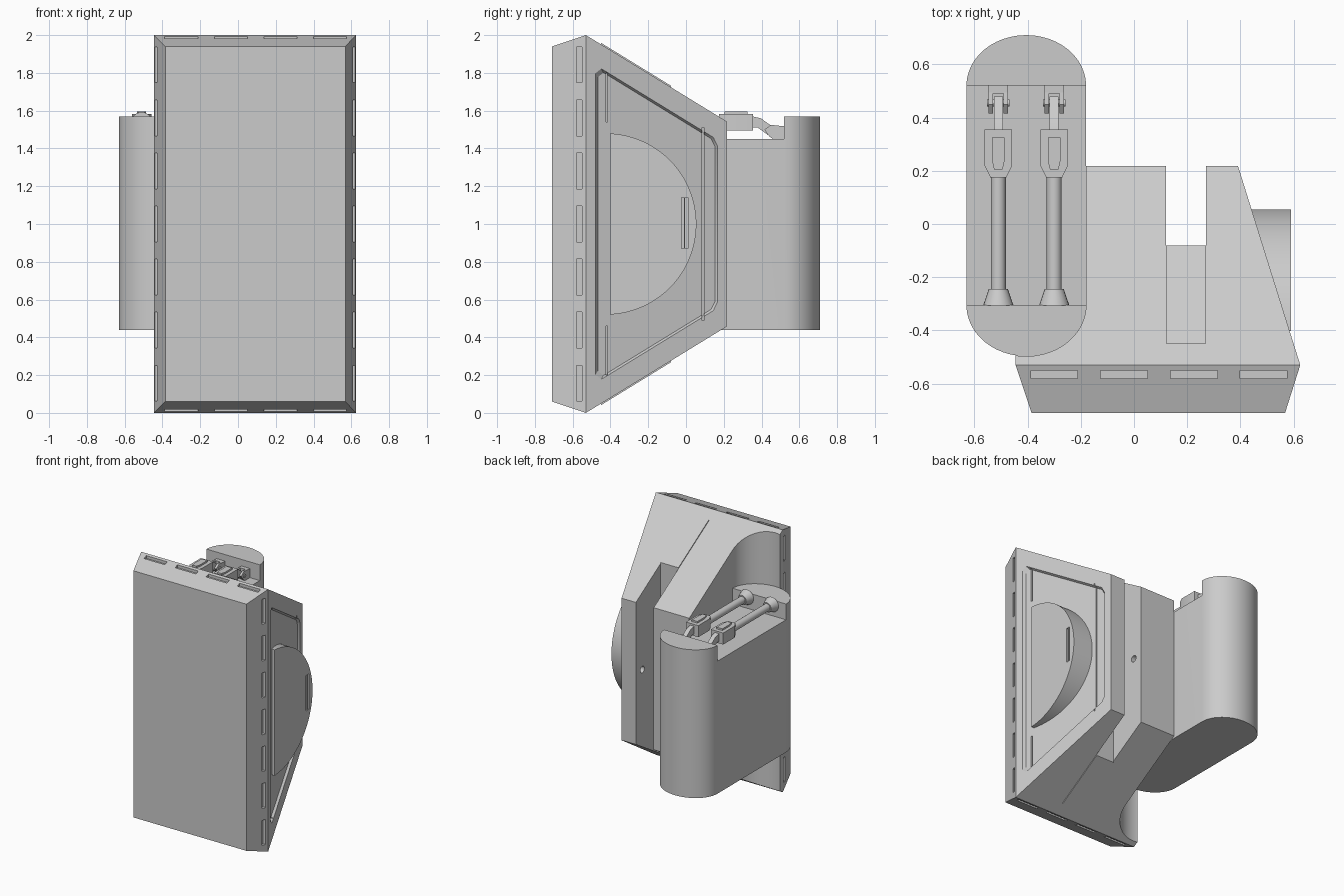
import bpy, bmesh
from math import sin, cos, pi

cube = bpy.data.objects.get("Cube")
if cube:
    bpy.data.objects.remove(cube, do_unlink=True)

grey = bpy.data.materials.new("plain_grey")
grey.use_nodes = True
grey.diffuse_color = (0.6, 0.6, 0.6, 1)
grey.node_tree.nodes["Principled BSDF"].inputs["Base Color"].default_value = (0.6, 0.6, 0.6, 1)
parts = []


def finish(name, bm):
    bmesh.ops.recalc_face_normals(bm, faces=bm.faces[:])
    me = bpy.data.meshes.new(name)
    bm.to_mesh(me)
    bm.free()
    me.materials.append(grey)
    ob = bpy.data.objects.new(name, me)
    bpy.context.collection.objects.link(ob)
    return ob


def loft(bm, ring_a, ring_b):
    a = [bm.verts.new(p) for p in ring_a]
    b = [bm.verts.new(p) for p in ring_b]
    n = len(a)
    bm.faces.new(a)
    bm.faces.new(b)
    for i in range(n):
        bm.faces.new((a[i], a[(i + 1) % n], b[(i + 1) % n], b[i]))


def solid(name, *pairs, keep=True):
    """Object made of one or more lofted ring pairs."""
    bm = bmesh.new()
    for a, b in pairs:
        loft(bm, a, b)
    ob = finish(name, bm)
    if keep:
        parts.append(ob)
    return ob


def box(x0, x1, y0, y1, z0, z1):
    ring = [(x0, y0), (x1, y0), (x1, y1), (x0, y1)]
    return [(x, y, z0) for x, y in ring], [(x, y, z1) for x, y in ring]


def rect(x0, x1, z0, z1, y):
    return [(x0, y, z0), (x1, y, z0), (x1, y, z1), (x0, y, z1)]


def circle_y(x, z, r, y, n=24):
    return [(x + r * cos(2 * pi * i / n), y, z + r * sin(2 * pi * i / n)) for i in range(n)]


def circle_x(y, z, r, x, n=24):
    return [(x, y + r * cos(2 * pi * i / n), z + r * sin(2 * pi * i / n)) for i in range(n)]


def cut(target, *pairs):
    cutter = solid("cutter", *pairs, keep=False)
    cutter.hide_render = True
    mod = target.modifiers.new("cut", "BOOLEAN")
    mod.operation, mod.solver, mod.object = "DIFFERENCE", "EXACT", cutter
    bpy.context.view_layer.objects.active = target
    bpy.ops.object.modifier_apply(modifier=mod.name)
    bpy.data.objects.remove(cutter, do_unlink=True)


def flank(y, d=0):
    return 0.625 - (y + 0.53) * 0.313 + d


def slope(y, d=0):
    return 2 - (y + 0.53) * 0.613 + d


def on_flank(points, d):
    return [(flank(y, d), y, z) for y, z in points]


def capsule(z):
    half = [pi * i / 24 for i in range(25)]
    back = [(-0.405 + 0.225 * cos(t), 0.52 + 0.19 * sin(t), z) for t in half]
    front = [(-0.405 - 0.225 * cos(t), -0.305 - 0.192 * sin(t), z) for t in half]
    return back + front


# Bevelled front slab with slots round its rim
slab = solid("front_slab", (rect(-0.385, 0.568, 0.06, 1.94, -0.71), rect(-0.445, 0.625, 0, 2, -0.53)))
slots = []
for x in (-0.3, -0.037, 0.225, 0.487):
    for z0, z1 in ((1.972, 2.1), (-0.1, 0.028)):
        slots.append(box(x - 0.088, x + 0.088, -0.58, -0.55, z0, z1))
for i in range(7):
    z = 1 + (i - 3) * 0.281
    for x0, x1 in ((0.597, 0.75), (-0.57, -0.417)):
        slots.append(box(x0, x1, -0.58, -0.55, z - 0.095, z + 0.095))
cut(slab, *slots)

# Tapered main body, hollowed for the upright pod and the rear hinge slot
body = solid("main_body", (rect(-0.445, 0.625, 0, 2, -0.53),
                           rect(-0.445, flank(0.218), 2 - slope(0.218), slope(0.218), 0.218)))
cut(body, (capsule(-0.5), capsule(2.5)))
cut(body, box(0.12, 0.27, -0.08, 0.5, -0.5, 2.5))
cut(body, (circle_x(0.14, 1, 0.025, 0.06), circle_x(0.14, 1, 0.025, 0.34)))


# Recessed side panel with bevelled edge and seams
def panel(inset):
    y0, y1 = -0.485 + inset, 0.172 - inset
    top, c = -0.12 - inset * 1.2, 0.03
    upper = [(y1, slope(y1, top) - c), (y1 - c * 0.7, slope(y1 - c * 0.7, top)),
             (y0 + c, slope(y0 + c, top)), (y0, slope(y0 + c, top) - c * 0.8)]
    return upper + [(y, 2 - z) for y, z in reversed(upper)]


cut(body, (on_flank(panel(0), 0.01), on_flank(panel(0.018), -0.018)))
seams = []
for y, z0, z1 in ((0.09, 0.49, 1.51), (-0.42, 1.54, 1.8), (-0.42, 0.2, 0.46)):
    strip = [(y - 0.004, z0), (y + 0.004, z0), (y + 0.004, z1), (y - 0.004, z1)]
    seams.append((on_flank(strip, 0.005), on_flank(strip, -0.03)))
cut(body, *seams)

# Half disc standing out of the side panel, with a grip slot
arc = [(-0.425 + 0.48 * cos(t), 1 + 0.48 * sin(t))
       for t in [(i / 48 - 0.5) * pi * 0.97 for i in range(49)]]
disc = solid("side_disc", ([(0.38, y, z) for y, z in arc], [(0.59, y, z) for y, z in arc]))
cut(disc, box(0.57, 0.7, -0.025, -0.01, 0.87, 1.14), box(0.57, 0.7, -0.004, 0.01, 0.87, 1.14))

# Thin plates in front of the hinge slot, above and below
for name, flip in (("upper_slope_plate", False), ("lower_slope_plate", True)):
    rings = []
    for d in (-0.01, 0.008):
        ring = [(x, y, slope(y, d)) for x, y in ((0.12, -0.45), (0.27, -0.45), (0.27, -0.08), (0.12, -0.08))]
        rings.append([(x, y, 2 - z if flip else z) for x, y, z in ring])
    solid(name, rings)

# Upright pod with a sunken top
pod = solid("upright_pod", (capsule(0.44), capsule(1.57)))
cut(pod, box(-0.8, 0, -0.305, 0.52, 1.45, 1.8))

# Two pistons lying in the sunken top
for side, x in (("right", -0.51), ("left", -0.3)):
    z = 1.535
    solid(side + "_piston_base", (circle_y(x, z, 0.057, -0.306), circle_y(x, z, 0.036, -0.245)))
    solid(side + "_piston_rod", (circle_y(x, z, 0.028, -0.25), circle_y(x, z, 0.028, 0.19)))
    head = [(-0.03, 0.175), (0.03, 0.175), (0.052, 0.22), (0.052, 0.355), (-0.052, 0.355), (-0.052, 0.22)]
    solid(side + "_piston_head", ([(x + a, y, 1.495) for a, y in head], [(x + a, y, 1.583) for a, y in head]))
    cap = [(-0.016, 0.205), (0.016, 0.205), (0.024, 0.24), (0.024, 0.325), (-0.024, 0.325), (-0.024, 0.24)]
    solid(side + "_head_cap", ([(x + a, y, 1.58) for a, y in cap], [(x + a, y, 1.596) for a, y in cap]))
    # Cranked link, pivot pin and its fork
    link = [(0.35, 1.51), (0.38, 1.51), (0.45, 1.46), (0.475, 1.465), (0.48, 1.5), (0.395, 1.56), (0.35, 1.57)]
    solid(side + "_link", ([(x - 0.017, y, h) for y, h in link], [(x + 0.017, y, h) for y, h in link]))
    solid(side + "_pivot_pin", (circle_x(0.455, 1.49, 0.013, x - 0.042), circle_x(0.455, 1.49, 0.013, x + 0.042)))
    cheek = [(0.415, 1.5), (0.44, 1.465), (0.46, 1.45), (0.495, 1.45), (0.495, 1.52), (0.45, 1.525)]
    for tag, s in (("inner", 1), ("outer", -1)):
        solid(f"{side}_{tag}_fork_cheek", ([(x + s * 0.02, y, h) for y, h in cheek],
                                           [(x + s * 0.036, y, h) for y, h in cheek]))
    solid(side + "_fork_mount", box(x - 0.036, x + 0.036, 0.49, 0.521, 1.45, 1.52))

# Smooth the round parts and keep edges sharp
bpy.ops.object.select_all(action="DESELECT")
for ob in parts:
    ob.select_set(True)
bpy.context.view_layer.objects.active = parts[0]
bpy.ops.object.shade_smooth_by_angle(angle=pi / 6)
